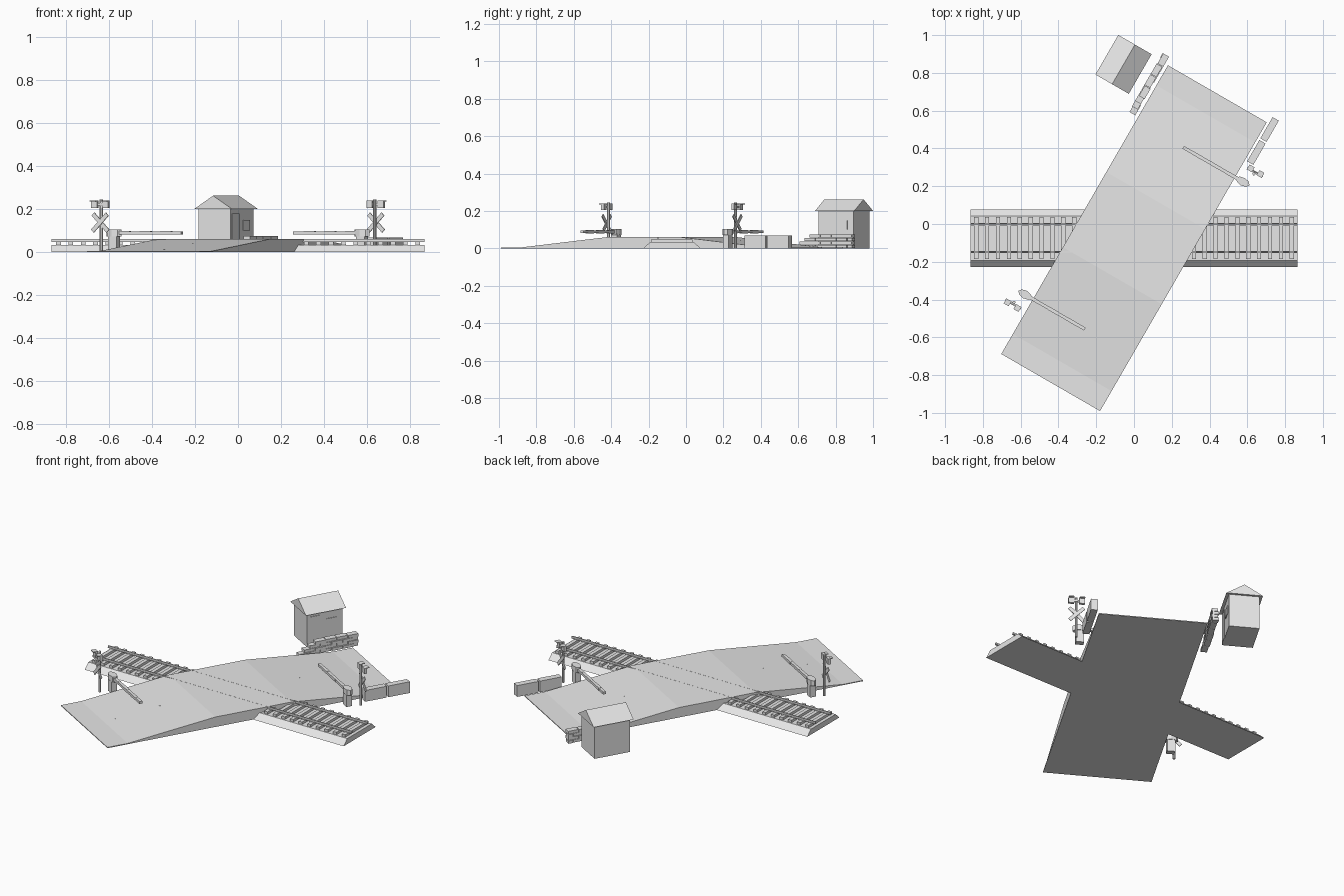
import bpy, bmesh
from math import radians, pi, atan2
from mathutils import Matrix, Vector

if "Cube" in bpy.data.objects:
    bpy.data.objects.remove(bpy.data.objects["Cube"])

grey = bpy.data.materials.new("plain_grey")
grey.use_nodes = True
grey.diffuse_color = (0.8, 0.8, 0.8, 1)
grey.node_tree.nodes["Principled BSDF"].inputs["Base Color"].default_value = (0.8, 0.8, 0.8, 1)

# Frames: the track runs along x, the road is turned 60 degrees to it
TRACK = Matrix.Translation((0, -0.075, 0))
ROAD = TRACK @ Matrix.Rotation(radians(60), 4, "Z")
ROAD_BACK = ROAD @ Matrix.Rotation(pi, 4, "Z")


def finish(name, bm, frame):
    bmesh.ops.recalc_face_normals(bm, faces=bm.faces)
    mesh = bpy.data.meshes.new(name)
    bm.to_mesh(mesh)
    bm.free()
    mesh.materials.append(grey)
    obj = bpy.data.objects.new(name, mesh)
    obj.matrix_world = frame
    bpy.context.collection.objects.link(obj)
    return obj


def add_box(bm, center, size, turn=None):
    m = Matrix.Translation(center) @ (turn or Matrix()) @ Matrix.Diagonal((*size, 1))
    bmesh.ops.create_cube(bm, size=1, matrix=m)


def boxes(name, frame, items):
    bm = bmesh.new()
    for item in items:
        add_box(bm, *item)
    return finish(name, bm, frame)


def prism(name, frame, profile, x0, x1):
    """Extrude a (y, z) profile along x."""
    bm = bmesh.new()
    face = bm.faces.new([bm.verts.new((x0, y, z)) for y, z in profile])
    new = bmesh.ops.extrude_face_region(bm, geom=[face])["geom"]
    verts = [g for g in new if isinstance(g, bmesh.types.BMVert)]
    bmesh.ops.translate(bm, vec=(x1 - x0, 0, 0), verts=verts)
    return finish(name, bm, frame)


# Road ramp over the track
TOP, LOW, CREST, FOOT, END = 0.06, 0.005, 0.23, 0.76, 0.8825
half = [(END, 0), (END, LOW), (FOOT, LOW), (CREST, TOP)]
profile = half + [(-y, z) for y, z in reversed(half)]
prism("road", ROAD @ Matrix.Rotation(pi / 2, 4, "Z"), profile, -0.302, 0.302)

# Centre line dashes lying on the two slopes
slope = atan2(TOP - LOW, FOOT - CREST)
for label, frame in (("rear", ROAD), ("front", ROAD_BACK)):
    dashes = []
    for u in (0.425, 0.69):
        z = TOP - (u - CREST) * (TOP - LOW) / (FOOT - CREST)
        dashes.append(((u, 0, z), (0.008, 0.008, 0.002), Matrix.Rotation(slope, 4, "Y")))
    boxes(label + "_road_marks", frame, dashes)

# Track bed, sleepers and rails
prism("track_bed", TRACK, [(-0.153, 0), (-0.118, 0.033), (0.118, 0.033), (0.153, 0)], -0.866, 0.866)
sleepers = []
for i in range(30):
    x = -0.835 + i * 0.0576
    if abs(x) > 0.22:
        sleepers.append(((x, 0, 0.038), (0.022, 0.222, 0.02)))
boxes("sleepers", TRACK, sleepers)
rails = []
for y in (-0.073, 0.073):
    rails += [((0, y, 0.054), (1.732, 0.007, 0.013)), ((0, y, 0.049), (1.732, 0.012, 0.003))]
boxes("rails", TRACK, rails)

# Keeper's hut with gabled roof, door and window
HUT = ROAD @ Matrix.Translation((0.769, 0.508, 0))
boxes("hut_walls", HUT, [((0, 0, 0.1), (0.215, 0.17, 0.2))])
prism("hut_roof", HUT, [(-0.102, 0.2), (0, 0.262), (0.102, 0.2)], -0.121, 0.121)
boxes("hut_door", HUT, [((-0.06, -0.086, 0.09), (0.065, 0.006, 0.18))])
boxes("hut_window", HUT, [((0.04, -0.086, 0.125), (0.06, 0.006, 0.05))])

# Broken brick wall, stepping down toward the crossing
bricks = []
COURSE, BRICK = 0.019, 0.066
for row in range(4):
    u = 0.565 + row * BRICK / 2
    stop = 0.926
    while u < stop - 0.01:
        length = min(BRICK, stop - u)
        shift = 0.002 if int(u * 100) % 2 else -0.002
        bricks.append(((u + length / 2, 0.339 + shift, COURSE * (row + 0.5)),
                       (length - 0.003, 0.035, COURSE - 0.002)))
        u += length
boxes("brick_wall", ROAD, bricks)

# Two plain wall blocks on the other side
boxes("block_wall", ROAD, [((0.717, -0.334, 0.034), (0.13, 0.038, 0.068)),
                           ((0.857, -0.334, 0.034), (0.13, 0.038, 0.068))])


def barrier(label, frame):
    # Machine box and tapered counterweight
    place = frame @ Matrix.Translation((0.547, -0.35, 0))
    boxes(label + "_barrier_post", place, [((0, 0, 0.04), (0.034, 0.045, 0.08))])
    bm = bmesh.new()
    shape = Matrix.Translation((0, 0, 0.089)) @ Matrix.Diagonal((0.022, 0.04, 1, 1))
    bmesh.ops.create_cone(bm, cap_ends=True, segments=8, radius1=1, radius2=1,
                          depth=0.032, matrix=shape)
    finish(label + "_barrier_head", bm, place)
    # Arm made of alternating bands
    count, reach = 6, 0.335
    step = reach / count
    bands = []
    for i in range(count):
        thick = 0.017 if i % 2 else 0.0185
        bands.append(((0.547, -0.32 + step * (i + 0.5), 0.089), (thick, step, thick - 0.002)))
    boxes(label + "_barrier_arm", frame, bands)


def signal(label, frame):
    place = frame @ Matrix.Translation((0.612, -0.38, 0))
    # Post and foot
    bm = bmesh.new()
    bmesh.ops.create_cone(bm, cap_ends=True, segments=8, radius1=0.008, radius2=0.008,
                          depth=0.245, matrix=Matrix.Translation((0, 0, 0.1225)))
    finish(label + "_signal_post", bm, place)
    # Crossed boards
    boards = [((0.011 + 0.003 * s, 0, 0.137), (0.005, 0.112, 0.02),
               Matrix.Rotation(s * radians(45), 4, "X")) for s in (-1, 1)]
    boxes(label + "_signal_cross", place, boards)
    # Pair of hooded lamps on a bar
    lamps = [((0.008, 0, 0.222), (0.008, 0.07, 0.012))]
    for y in (-0.03, 0.03):
        lamps += [((0.01, y, 0.222), (0.016, 0.032, 0.034)),
                  ((0.024, y, 0.238), (0.016, 0.03, 0.004))]
    boxes(label + "_signal_lamps", place, lamps)


for label, frame in (("rear", ROAD), ("front", ROAD_BACK)):
    barrier(label, frame)
    signal(label, frame)
